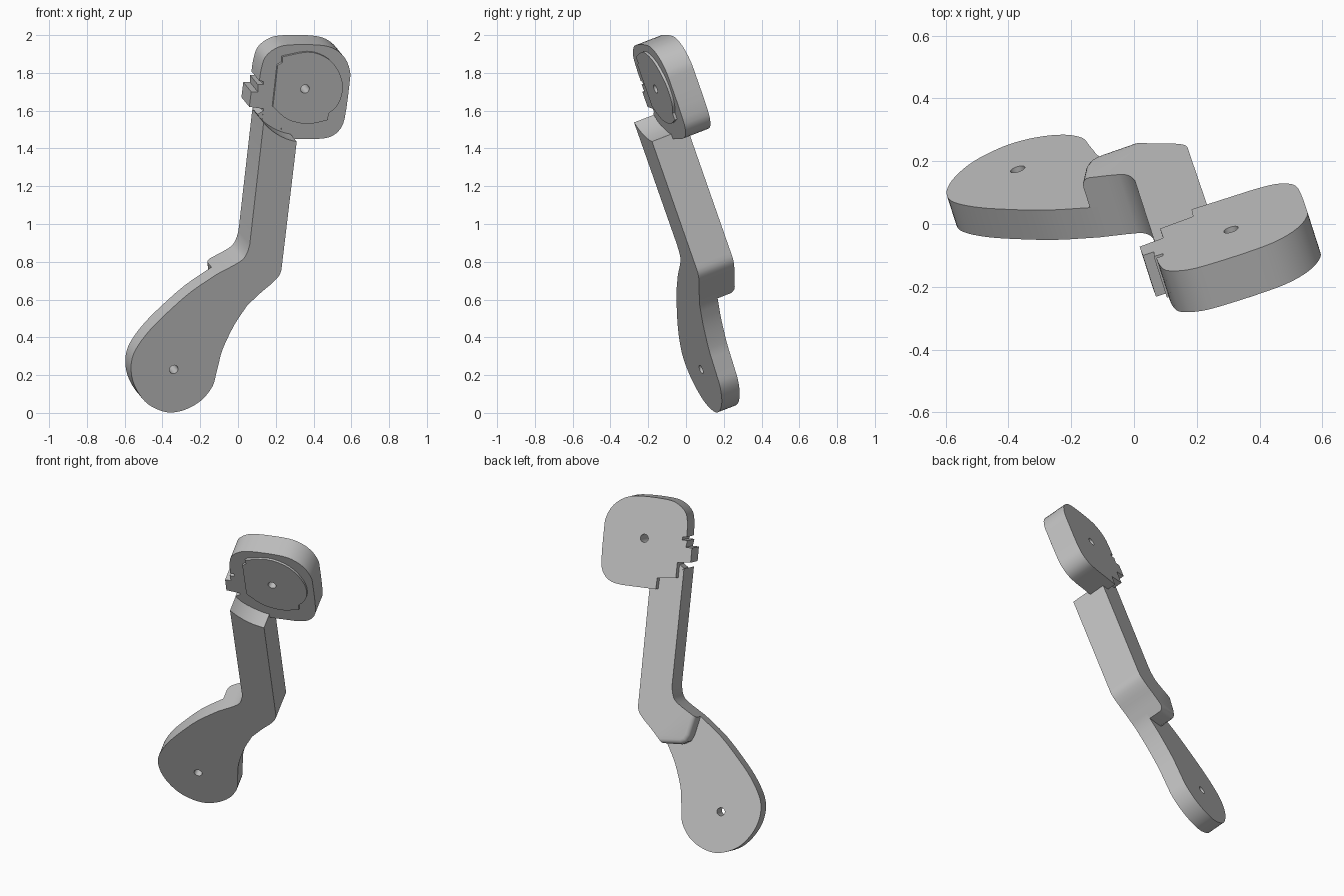
import bpy, bmesh, math
from mathutils import Vector

cube = bpy.data.objects.get("Cube")
if cube:
    bpy.data.objects.remove(cube, do_unlink=True)

# One plain grey for the whole lever
grey = bpy.data.materials.new("plain_grey")
grey.use_nodes = True
colour = (0.53, 0.53, 0.53, 1)
grey.diffuse_color = colour
grey.node_tree.nodes["Principled BSDF"].inputs["Base Color"].default_value = colour

# All plates are parallel; this is the direction their front faces look
FACING = Vector((0.285, -0.89, -0.345)).normalized()


def on_plane(x, z, level):
    """Point at x, z lying on the tilted plane at the given level."""
    return Vector((x, (level - FACING.x * x - FACING.z * z) / FACING.y, z))


def smooth(points, steps=3):
    """Open curve passing through all points."""
    pts = [Vector(p) for p in points]
    ext = [2 * pts[0] - pts[1]] + pts + [2 * pts[-1] - pts[-2]]
    out = []
    for a, b, c, d in zip(ext, ext[1:], ext[2:], ext[3:]):
        for i in range(steps):
            t = i / steps
            out.append(0.5 * (2 * b + (c - a) * t + (2 * a - 5 * b + 4 * c - d) * t ** 2
                              + (3 * b - a - 3 * c + d) * t ** 3))
    return [tuple(p) for p in out] + [tuple(points[-1])]


def arc(centre, radius, start, end, steps):
    angles = [math.radians(start + (end - start) * i / steps) for i in range(steps + 1)]
    return [(centre[0] + radius * math.cos(a), centre[1] + radius * math.sin(a)) for a in angles]


def plate(name, outline, drawn, front, back, soft=None):
    """Extrude an outline, drawn on one level, between two levels along the
    facing direction; soft picks rear edges to round."""
    bm = bmesh.new()
    flat = [on_plane(x, z, drawn) for x, z in outline]
    near = [bm.verts.new(p + FACING * (front - drawn)) for p in flat]
    far = [bm.verts.new(p + FACING * (back - drawn)) for p in flat]
    bm.faces.new(near)
    bm.faces.new(far[::-1])
    count = len(near)
    for i in range(count):
        j = (i + 1) % count
        bm.faces.new((near[i], far[i], far[j], near[j]))
    bmesh.ops.recalc_face_normals(bm, faces=bm.faces)
    if soft:
        edges = [bm.edges.get((far[i], far[(i + 1) % count])) for i in range(count)
                 if soft(outline[i]) and soft(outline[(i + 1) % count])]
        bmesh.ops.bevel(bm, geom=edges, offset=0.03, segments=4, profile=0.5, affect='EDGES')
    mesh = bpy.data.meshes.new(name)
    bm.to_mesh(mesh)
    bm.free()
    mesh.materials.append(grey)
    obj = bpy.data.objects.new(name, mesh)
    bpy.context.collection.objects.link(obj)
    return obj


def activate(obj):
    bpy.ops.object.select_all(action='DESELECT')
    obj.select_set(True)
    bpy.context.view_layer.objects.active = obj


def drill(obj, x, z, level):
    """Bore a round hole straight through a plate."""
    bpy.ops.mesh.primitive_cylinder_add(vertices=24, radius=0.024, depth=0.8,
                                        location=on_plane(x, z, level),
                                        rotation=FACING.to_track_quat('Z', 'Y').to_euler())
    cutter = bpy.context.object
    cutter.hide_render = True
    mod = obj.modifiers.new("hole", 'BOOLEAN')
    mod.operation = 'DIFFERENCE'
    mod.solver = 'EXACT'
    mod.object = cutter
    activate(obj)
    bpy.ops.object.modifier_apply(modifier=mod.name)
    bpy.data.objects.remove(cutter, do_unlink=True)


# Levels of the faces along the facing direction
ARM_FRONT, PADDLE_BACK, ARM_BACK = -0.248, -0.354, -0.457
PAD_FRONT, HEAD_FRONT, HEAD_BACK = -0.348, -0.362, -0.509
HEAD_CENTRE = (0.355, 1.715)

# Shared outline pieces
arm_end = arc(HEAD_CENTRE, 0.282, 261, 219, 10)
left_bend = smooth([(0.062, 0.89), (0.045, 0.84), (0.01, 0.8), (-0.11, 0.735)])
right_bend = smooth([(0.05, 0.57), (0.125, 0.64), (0.19, 0.695), (0.225, 0.74), (0.235, 0.8)])
paddle_edge = smooth([(-0.11, 0.735), (-0.25, 0.64), (-0.375, 0.53), (-0.465, 0.44),
                      (-0.53, 0.355), (-0.56, 0.29), (-0.566, 0.22), (-0.55, 0.15),
                      (-0.51, 0.08), (-0.46, 0.035), (-0.39, 0.006), (-0.33, 0.004),
                      (-0.26, 0.025), (-0.19, 0.07), (-0.135, 0.14), (-0.115, 0.21),
                      (-0.1, 0.27), (-0.08, 0.34), (-0.02, 0.465), (0.05, 0.57)])

# Front layer: arm and paddle in one plate
paddle = plate("arm_and_paddle", arm_end + left_bend + paddle_edge[1:] + right_bend[1:],
               ARM_FRONT, ARM_FRONT, PADDLE_BACK)
drill(paddle, -0.34, 0.23, ARM_FRONT)

# Rear layer: thickens the arm and ends in a rounded step above the paddle
step = [(-0.1, 0.63), (-0.088, 0.595), (-0.06, 0.577)]
rear = plate("arm_rear_step", arm_end + left_bend + step + right_bend,
             ARM_FRONT, PADDLE_BACK, ARM_BACK,
             soft=lambda p: p[0] < 0.051 and p[1] < 0.736)

# Neck joins the arm to the head behind the curved clearance
neck = plate("neck", [(0.136, 1.54), (0.17, 1.56), (0.36, 1.55), (0.31, 1.435), (0.22, 1.42)],
             ARM_FRONT, HEAD_FRONT - 0.002, ARM_BACK)

# Head: rounded block with a stepped side tab and a notched lower corner
head_round = smooth([(0.42, 1.45), (0.485, 1.46), (0.535, 1.495), (0.565, 1.56), (0.59, 1.74),
                     (0.593, 1.81), (0.565, 1.88), (0.505, 1.93), (0.42, 1.948),
                     (0.27, 1.948), (0.2, 1.93), (0.145, 1.885), (0.123, 1.82), (0.113, 1.757)])
tab = [(0.135, 1.755), (0.135, 1.738), (0.105, 1.738), (0.105, 1.7), (0.07, 1.7),
       (0.06, 1.62), (0.135, 1.61)]
corner = [(0.125, 1.525), (0.23, 1.512), (0.225, 1.45)]
head = plate("head", head_round + tab + corner, HEAD_FRONT, HEAD_FRONT, HEAD_BACK)
drill(head, *HEAD_CENTRE, PAD_FRONT)

# Raised pad on the head's front
pad_top = smooth([(0.235, 1.885), (0.37, 1.91), (0.46, 1.885), (0.52, 1.83), (0.553, 1.75),
                  (0.548, 1.675), (0.52, 1.62), (0.48, 1.585)])
pad_low = smooth([(0.475, 1.55), (0.38, 1.53), (0.3, 1.54), (0.245, 1.565), (0.185, 1.62)])
pad = plate("head_pad", pad_top + pad_low + [(0.21, 1.84), (0.235, 1.855)],
            PAD_FRONT, PAD_FRONT, HEAD_FRONT - 0.01)
drill(pad, *HEAD_CENTRE, PAD_FRONT)

# Smooth the curved walls, keep the rims sharp
for obj in (paddle, rear, neck, head, pad):
    activate(obj)
    bpy.ops.object.shade_smooth_by_angle(angle=math.radians(30))
